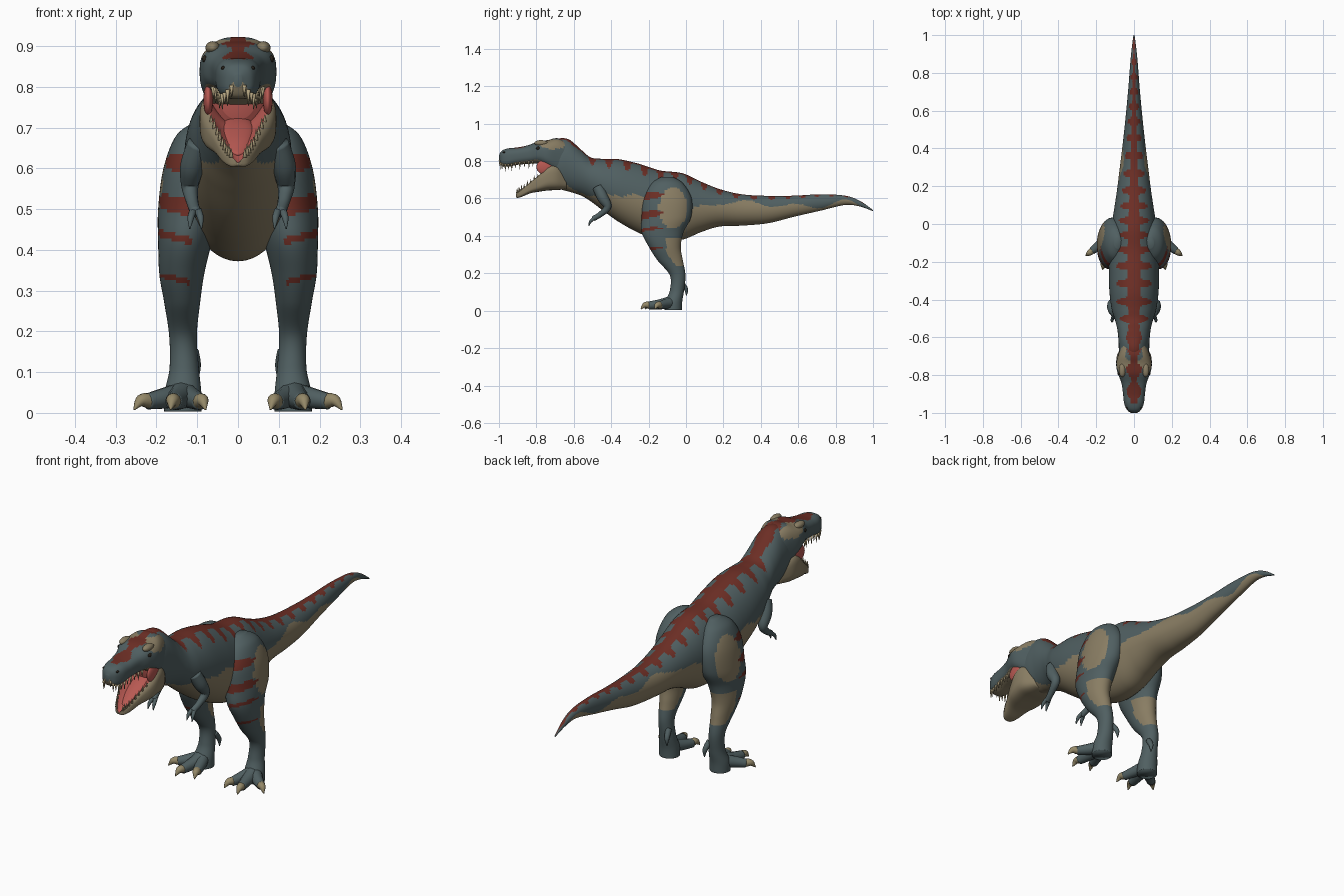
import bpy, bmesh
from math import sin, cos, pi, copysign
from mathutils import Vector, Matrix

if "Cube" in bpy.data.objects:
    bpy.data.objects.remove(bpy.data.objects["Cube"])

# Palette
COLOURS = {
    "slate_skin": (0.08, 0.115, 0.12), "tan_skin": (0.25, 0.205, 0.125),
    "rust_stripe": (0.15, 0.027, 0.018), "pink_mouth": (0.48, 0.1, 0.085),
    "claw_horn": (0.3, 0.25, 0.14), "tooth_ivory": (0.44, 0.36, 0.21),
    "dark_eye": (0.02, 0.015, 0.01),
}
MATS = []
for label, rgb in COLOURS.items():
    m = bpy.data.materials.new(label)
    m.use_nodes = True
    m.diffuse_color = (*rgb, 1)
    m.node_tree.nodes["Principled BSDF"].inputs["Base Color"].default_value = (*rgb, 1)
    MATS.append(m)
SLATE, TAN, RUST, PINK, CLAW, TOOTH, DARK = range(7)


def finish(name, bm):
    mesh = bpy.data.meshes.new(name)
    for f in bm.faces:
        f.smooth = True
    bm.to_mesh(mesh)
    bm.free()
    for mat in MATS:
        mesh.materials.append(mat)
    ob = bpy.data.objects.new(name, mesh)
    bpy.context.collection.objects.link(ob)
    return ob


def spline(rows, n):
    """Smooth curve through rows of numbers, n samples per span."""
    out = []
    for i in range(len(rows) - 1):
        p0, p1, p2 = rows[max(i - 1, 0)], rows[i], rows[i + 1]
        p3 = rows[min(i + 2, len(rows) - 1)]
        for k in range(n):
            t = k / n
            out.append([b + t * ((c - a) / 2 + t * (a - 2.5 * b + 2 * c - d / 2
                        + t * (1.5 * (b - c) + (d - a) / 2)))
                        for a, b, c, d in zip(p0, p1, p2, p3)])
    return out + [list(rows[-1])]


def skin(name, rings, rows, rule):
    """Join rings of points into a closed skin and colour its faces by rule."""
    bm = bmesh.new()
    loops = [[bm.verts.new(p) for p in ring] for ring in rings]
    n = len(loops[0])
    owner = {}
    for i in range(len(loops) - 1):
        a, b = loops[i], loops[i + 1]
        for k in range(n):
            j = (k + 1) % n
            owner[bm.faces.new((a[k], a[j], b[j], b[k]))] = rows[i]
    owner[bm.faces.new(loops[0])] = rows[0]
    owner[bm.faces.new(loops[-1])] = rows[-1]
    bmesh.ops.recalc_face_normals(bm, faces=bm.faces)
    bm.normal_update()
    for f, row in owner.items():
        f.material_index = rule(f.calc_center_median(), f.normal, row)
    return finish(name, bm)


def sections(rows, n, power=1.0, dip=0.0):
    """Upright rings along y from rows of (y, top, bottom, half width)."""
    rings = []
    for y, top, bot, hw, *_ in rows:
        ring = []
        for k in range(n):
            c, s = cos(2 * pi * k / n), sin(2 * pi * k / n)
            x = hw * copysign(abs(c) ** power, c)
            z = (top + bot) / 2 + (top - bot) / 2 * copysign(abs(s) ** power, s)
            if s > 0.001:
                z -= dip * (top - bot) * max(0, 1 - (x / (0.8 * hw)) ** 2)
            ring.append((x, y, z))
        rings.append(ring)
    return rings


def tube(name, rows, mat, side=1, n=12, steps=6):
    """Round limb through rows of (x, y, z, radius)."""
    rows = spline([(r[0] * side, *r[1:]) for r in rows], steps)
    pts = [Vector(r[:3]) for r in rows]
    rings = []
    for i, p in enumerate(pts):
        d = pts[min(i + 1, len(pts) - 1)] - pts[max(i - 1, 0)]
        u = d.cross(Vector((1, 0.05, 0.02))).normalized()
        v = d.cross(u).normalized()
        rings.append([p + rows[i][3] * (u * cos(2 * pi * k / n) + v * sin(2 * pi * k / n))
                      for k in range(n)])
    return skin(name, rings, rows, lambda c, nrm, r: mat)


def blob(name, loc, size, mat):
    bm = bmesh.new()
    bmesh.ops.create_uvsphere(bm, u_segments=20, v_segments=12, radius=1,
                              matrix=Matrix.Translation(loc) @ Matrix.Diagonal((*size, 1)))
    for f in bm.faces:
        f.material_index = mat
    return finish(name, bm)


def teeth(name, spots, way):
    bm = bmesh.new()
    for x, y, z, length in spots:
        for sx in (x, -x):
            bmesh.ops.create_cone(bm, cap_ends=True, segments=8, radius1=0.0055, radius2=0.0008,
                                  depth=length, matrix=Matrix.Translation((sx, y, z + way * length / 2))
                                  @ Matrix.Rotation(0 if way > 0 else pi, 4, 'X'))
    for f in bm.faces:
        f.material_index = TOOTH
    return finish(name, bm)


# Tail, trunk and neck: y, top, bottom, half width, height of the pale underside
TRUNK = [(1.0, .538, .532, .003, .535), (.93, .587, .557, .012, .565), (.85, .615, .565, .02, .583),
         (.72, .622, .535, .03, .56), (.58, .615, .503, .043, .56), (.44, .614, .468, .058, .568),
         (.3, .622, .455, .075, .58), (.18, .65, .45, .09, .575), (.08, .69, .42, .105, .55),
         (-.02, .735, .38, .12, .52), (-.14, .75, .375, .13, .52), (-.25, .785, .415, .133, .62),
         (-.36, .81, .475, .13, .62), (-.45, .812, .54, .118, .61), (-.51, .82, .585, .1, .61),
         (-.56, .86, .615, .088, .64), (-.62, .912, .635, .082, .67), (-.67, .922, .65, .08, .7),
         (-.71, .9, .68, .074, .72), (-.735, .86, .72, .05, .73)]


def trunk_rule(c, n, row):
    y, top, bot, hw, pale = row
    if c.y < -0.71:
        return PINK
    stripe = 0.24 + 0.5 * max(0, sin(2 * pi * c.y / 0.085 + sin(9 * c.y))) ** 0.7
    if c.y < -0.53:
        stripe = 0.4 + 0.08 * sin(60 * c.y)
    if c.z > (top + bot) / 2 and abs(c.x) < hw * stripe:
        return RUST
    return TAN if c.z < pale + 0.012 * sin(24 * c.y) else SLATE


rows = spline(TRUNK, 12)
skin("trunk_and_tail", sections(rows, 72), rows, trunk_rule)

# Skull
SKULL = [(-.6, .88, .70, .055), (-.68, .921, .72, .08), (-.74, .912, .76, .094), (-.79, .905, .785, .086),
         (-.84, .886, .785, .067), (-.9, .873, .78, .058), (-.95, .868, .77, .052),
         (-.985, .855, .775, .036), (-1.0, .83, .80, .01)]


def skull_rule(c, n, row):
    if n.z < -0.6 or (c.z < row[2] + 0.014 and c.y < -0.84):
        return TAN
    if c.z > 0.84 and -0.95 < c.y and abs(c.x) < 0.028 + 0.012 * sin(55 * c.y):
        return RUST
    if ((c.y + .71) / .07) ** 2 + ((c.z - .89) / .026) ** 2 < 1:
        return TAN
    return SLATE


skull_rows = spline(SKULL, 10)
skin("skull", sections(skull_rows, 56, 0.72), skull_rows, skull_rule)

# Lower jaw with a hollow pink floor, and tongue
JAW = [(-.64, .74, .65, .06), (-.69, .785, .645, .088), (-.735, .785, .643, .094), (-.78, .74, .637, .085),
       (-.83, .695, .628, .062), (-.875, .657, .61, .042), (-.9, .637, .603, .025), (-.91, .622, .608, .008)]
jaw_rows = spline(JAW, 8)
skin("lower_jaw", sections(jaw_rows, 56, 0.6, 0.6), jaw_rows,
     lambda c, n, r: PINK if n.z > 0.2 and abs(c.x) < 0.8 * r[3] else TAN)
tongue_rows = spline([(-.7, .735, .70, .03), (-.76, .712, .68, .04), (-.82, .678, .652, .032),
                      (-.86, .648, .63, .018), (-.872, .638, .632, .004)], 6)
skin("tongue", sections(tongue_rows, 24), tongue_rows, lambda c, n, r: PINK)

# Teeth follow the jaw edges
teeth("upper_teeth", [(r[3] * .82, r[0], r[2] + .014, .03 + .01 * (i % 2))
                      for i, r in enumerate(skull_rows[36:79:4])], -1)
teeth("lower_teeth", [(r[3] * .82, r[0], (r[1] + r[2]) / 2 + .3 * (r[1] - r[2]), .022 + .006 * (i % 2))
                      for i, r in enumerate(jaw_rows[26:52:3])], 1)

# Legs: z, centre x, centre y, half width, half depth
LEG = [(.715, .085, -.1, .02, .03), (.68, .1, -.1, .052, .085), (.6, .11, -.1, .073, .13),
       (.5, .12, -.105, .076, .132), (.42, .13, -.125, .066, .112), (.34, .138, -.113, .055, .085),
       (.27, .137, -.085, .044, .068), (.19, .135, -.045, .034, .042), (.11, .132, -.048, .036, .038),
       (.05, .135, -.065, .045, .045), (.004, .135, -.068, .046, .046)]


def leg_rule(c, n, row):
    z, cx, cy = row[:3]
    outer = abs(c.x) > cx - 0.02
    fade = min(1, max(0, (-0.11 - c.y) / 0.06))
    for height, half in ((.615, .022), (.51, .02), (.43, .009), (.328, .007)):
        slope = 0.25 * (abs(c.x) - .15)
        if outer and abs(c.z - height - slope) < half * fade:
            return RUST
    if outer and ((c.y + .07) / .075) ** 2 + ((c.z - .55) / .11) ** 2 < 1:
        return TAN
    if c.y > cy + 0.25 * abs(c.z - .31) and abs(c.z - .31) < 0.075:
        return TAN
    return SLATE


TOES = {"outer": [(.14, -.07, .045, .03), (.18, -.11, .036, .026), (.222, -.142, .028, .02)],
        "middle": [(.137, -.08, .045, .034), (.147, -.14, .034, .027), (.158, -.2, .028, .021)],
        "inner": [(.13, -.08, .045, .03), (.11, -.13, .034, .025), (.093, -.18, .027, .02)]}

for label, side in (("left", 1), ("right", -1)):
    rows = spline(LEG, 10)
    rings = [[(side * (cx + rx * cos(2 * pi * k / 48)), cy + ry * sin(2 * pi * k / 48), z)
              for k in range(48)] for z, cx, cy, rx, ry in rows]
    skin(label + "_leg", rings, rows, leg_rule)
    for toe, path in TOES.items():
        tube(f"{label}_{toe}_toe", path, SLATE, side)
        end = Vector(path[-1][:3])
        ahead = (end - Vector(path[-2][:3])).normalized()
        tip = end + ahead * 0.042
        mid = end + ahead * 0.02
        tube(f"{label}_{toe}_claw", [(*(end - ahead * .008), .019), (*mid.xy, .03, .015),
                                     (*tip.xy, .008, .002)], CLAW, side)
    tube(label + "_dewclaw", [(.11, -.025, .15, .014), (.102, 0, .115, .011), (.1, .002, .08, .002)], SLATE, side)

    # Small arm with two fingers
    tube(label + "_arm", [(.095, -.47, .66, .03), (.112, -.445, .605, .03), (.118, -.42, .555, .021),
                          (.112, -.455, .517, .015), (.104, -.495, .492, .014)], SLATE, side)
    for finger, dx in (("inner", -.012), ("outer", .012)):
        tube(f"{label}_{finger}_finger", [(.104 + dx * .5, -.488, .497, .009), (.104 + dx, -.51, .478, .008),
                                          (.104 + dx * 1.2, -.52, .452, .0015)], SLATE, side)

    # Face details and cheek lining
    blob(label + "_brow", (side * .062, -.775, .896), (.018, .036, .016), TAN)
    blob(label + "_eye", (side * .081, -.79, .868), (.007, .011, .009), DARK)
    blob(label + "_nostril", (side * .036, -.972, .846), (.006, .008, .005), DARK)
    blob(label + "_cheek", (side * .073, -.755, .768), (.012, .045, .04), PINK)
